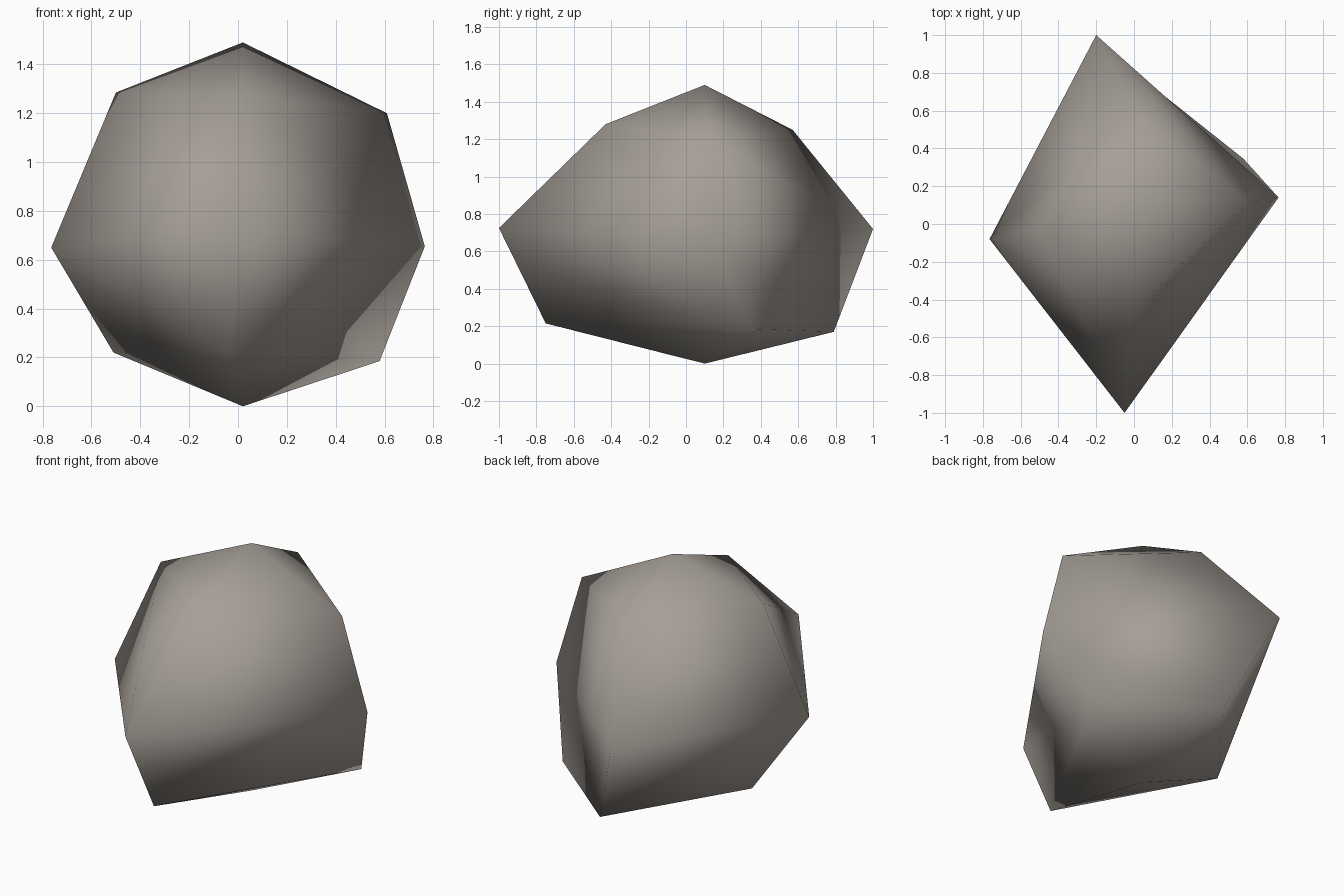
import bpy
import bmesh

if "Cube" in bpy.data.objects:
    bpy.data.objects.remove(bpy.data.objects["Cube"])

# One stone colour
stone = bpy.data.materials.new("warm_grey_stone")
stone.diffuse_color = (0.38, 0.345, 0.31, 1.0)
stone.use_nodes = True
stone.node_tree.nodes["Principled BSDF"].inputs["Base Color"].default_value = stone.diffuse_color

# Boulder: a four-sided, four-ring sphere pushed out of shape.
# Each ring runs front, right, back, left.
rings = [
    [(0.02, -0.43, 1.28), (0.61, 0.12, 1.20), (0.00, 0.57, 1.25), (-0.50, -0.02, 1.285)],
    [(-0.05, -1.00, 0.725), (0.765, 0.14, 0.655), (-0.20, 1.00, 0.72), (-0.765, -0.08, 0.65)],
    [(-0.035, -0.75, 0.215), (0.58, 0.345, 0.185), (0.02, 0.79, 0.17), (-0.51, 0.10, 0.22)],
]
top_point, bottom_point = (0.02, 0.10, 1.49), (0.02, 0.10, 0.0)

bm = bmesh.new()
top = bm.verts.new(top_point)
bottom = bm.verts.new(bottom_point)
upper, middle, lower = [[bm.verts.new(p) for p in ring] for ring in rings]

for i in range(4):
    j = (i + 1) % 4
    # Caps
    bm.faces.new((top, upper[i], upper[j]))
    bm.faces.new((bottom, lower[j], lower[i]))
    # Side bands, split along the same diagonal all round
    for a, b in ((upper, middle), (middle, lower)):
        bm.faces.new((a[i], b[i], b[j]))
        bm.faces.new((a[i], b[j], a[j]))

bmesh.ops.recalc_face_normals(bm, faces=bm.faces)
for f in bm.faces:
    f.smooth = True

mesh = bpy.data.meshes.new("boulder")
bm.to_mesh(mesh)
bm.free()
mesh.materials.append(stone)
boulder = bpy.data.objects.new("boulder", mesh)
bpy.context.collection.objects.link(boulder)
